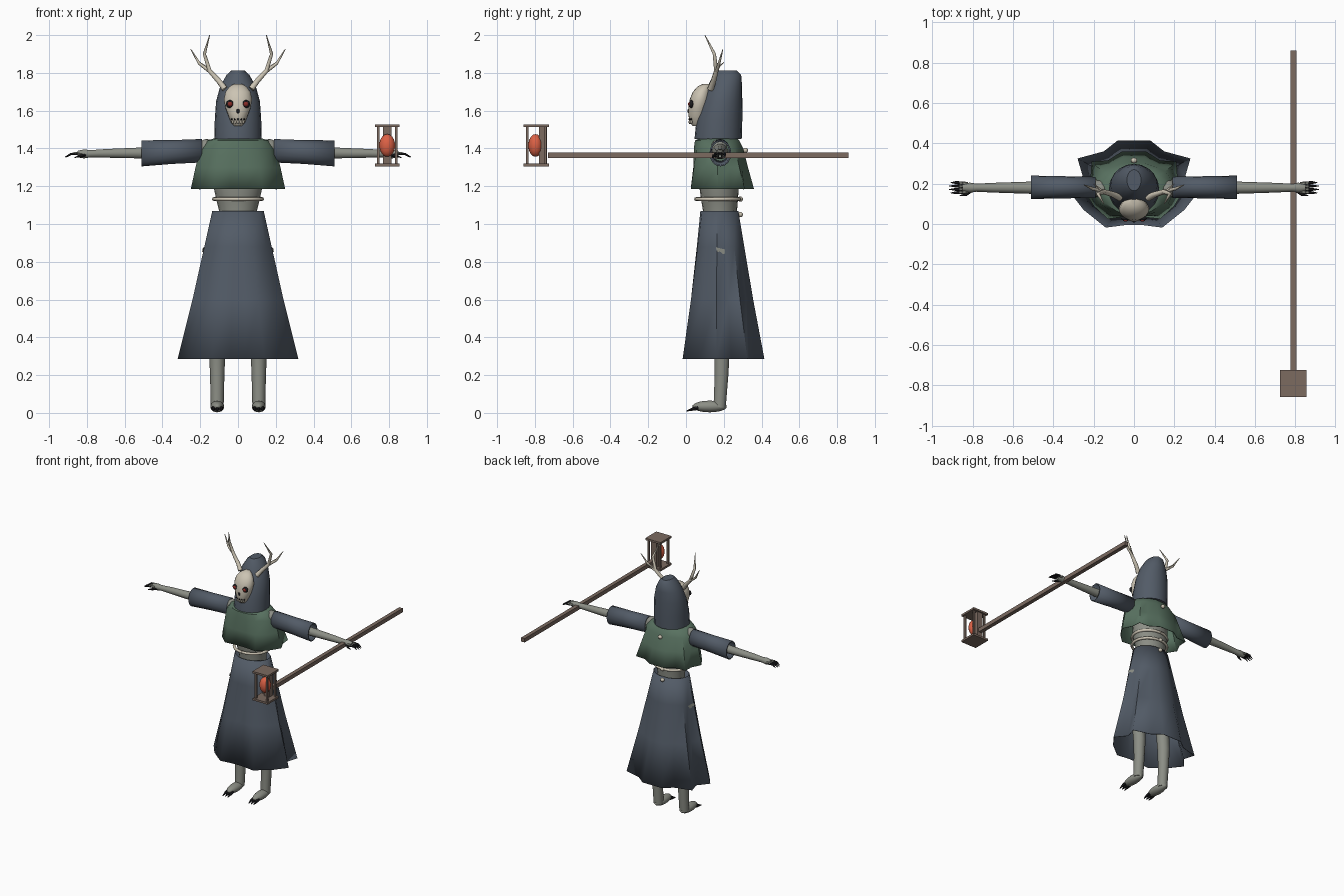
import bpy, bmesh
from math import pi, sin, cos, atan2, radians
from mathutils import Vector

if bpy.data.objects.get("Cube"):
    bpy.data.objects.remove(bpy.data.objects["Cube"])


def material(name, color):
    m = bpy.data.materials.new(name)
    m.use_nodes = True
    m.diffuse_color = (*color, 1)
    m.node_tree.nodes["Principled BSDF"].inputs["Base Color"].default_value = (*color, 1)
    return m


CLOTH = material("slate cloth", (.085, .105, .135))
GREEN = material("green cloth", (.1, .17, .12))
SKIN = material("grey skin", (.26, .27, .235))
BONE = material("bone", (.6, .55, .45))
WOOD = material("brown wood", (.2, .145, .118))
FLAME = material("orange flame", (.72, .12, .06))
EYE = material("red eye", (.25, .025, .02))
BLACK = material("black claw", (.012, .012, .014))


def finish(ob, name, mat, smooth=40):
    ob.name = name
    ob.data.materials.clear()
    ob.data.materials.append(mat)
    bpy.ops.object.select_all(action='DESELECT')
    ob.select_set(True)
    bpy.context.view_layer.objects.active = ob
    if smooth:
        bpy.ops.object.shade_smooth_by_angle(angle=radians(smooth))
    return ob


def from_bmesh(bm, name, mat, smooth=40):
    me = bpy.data.meshes.new(name)
    bm.to_mesh(me)
    bm.free()
    ob = bpy.data.objects.new(name, me)
    bpy.context.collection.objects.link(ob)
    return finish(ob, name, mat, smooth)


def loft(name, rings, mat, closed=True, shell=0):
    """Skin a stack of rings, either capped or as a thin open shell."""
    bm = bmesh.new()
    loops = [[bm.verts.new(p) for p in r] for r in rings]
    n = len(loops[0])
    for a, b in zip(loops, loops[1:]):
        for i in range(n):
            bm.faces.new((a[i], a[(i + 1) % n], b[(i + 1) % n], b[i]))
    if closed:
        bm.faces.new(loops[0])
        bm.faces.new(loops[-1])
    bmesh.ops.recalc_face_normals(bm, faces=bm.faces)
    ob = from_bmesh(bm, name, mat)
    if shell:
        mod = ob.modifiers.new("thickness", 'SOLIDIFY')
        mod.thickness = shell
    return ob


def ellipse(z, rx, y0, y1, n=20):
    cy, ry = (y0 + y1) / 2, (y1 - y0) / 2
    return [(rx * cos(2 * pi * i / n), cy + ry * sin(2 * pi * i / n), z) for i in range(n)]


def stack(name, profile, mat, n=20):
    return loft(name, [ellipse(*p, n) for p in profile], mat)


def ball(name, loc, size, mat, seg=14):
    bpy.ops.mesh.primitive_uv_sphere_add(segments=seg, ring_count=seg // 2 + 1, location=loc)
    ob = bpy.context.object
    ob.scale = size
    return finish(ob, name, mat, 60)


def box(name, loc, size, mat):
    bpy.ops.mesh.primitive_cube_add(size=1, location=loc)
    ob = bpy.context.object
    ob.scale = size
    return finish(ob, name, mat, 0)


def tube(name, pts, mat, cyclic=False, res=2):
    """Tapered tube through (x, y, z, radius) points."""
    cu = bpy.data.curves.new(name, 'CURVE')
    cu.dimensions = '3D'
    cu.bevel_depth = 1
    cu.bevel_resolution = res
    cu.use_fill_caps = True
    sp = cu.splines.new('POLY')
    sp.points.add(len(pts) - 1)
    sp.use_cyclic_u = cyclic
    for p, (x, y, z, r) in zip(sp.points, pts):
        p.co = (x, y, z, 1)
        p.radius = r
    ob = bpy.data.objects.new(name, cu)
    bpy.context.collection.objects.link(ob)
    bpy.ops.object.select_all(action='DESELECT')
    ob.select_set(True)
    bpy.context.view_layer.objects.active = ob
    bpy.ops.object.convert(target='MESH')
    return finish(bpy.context.object, name, mat, 50)


def draped(name, half_hem, rings, cy, mat):
    """Cloth that runs from oval rings (z, rx, y0, y1, blend) into a folded hem."""
    hem = half_hem + [(-x, y) for x, y in reversed(half_hem)]
    loops = []
    for z, rx, y0, y1, t in rings:
        loop = []
        for x, y in hem:
            a = atan2((y - cy) / .21, x / .29)
            e = Vector((rx * cos(a), (y0 + y1) / 2 + (y1 - y0) / 2 * sin(a)))
            p = e.lerp(Vector((x, y)), t)
            loop.append((p.x, p.y, z))
        loops.append(loop)
    return loft(name, loops, mat, closed=False, shell=.004)


# Skirt with folds
skirt = draped("skirt",
    [(.08, .415), (.15, .36), (.28, .325), (.255, .24), (.32, .16), (.25, .07), (.14, -.018), (.04, -.005)],
    [(1.07, .137, .075, .28, 0), (.88, .137, .075, .28, .23), (.6, .137, .075, .28, .57),
     (.285, .137, .075, .28, 1)], .19, CLOTH)

# Shoulder cape
draped("cape",
    [(.06, .36), (.13, .315), (.21, .31), (.215, .24), (.25, .17), (.2, .09), (.13, .025), (.04, .035)],
    [(1.46, .1, .08, .27, 0), (1.442, .165, .045, .285, 0), (1.4, .195, .04, .3, .1),
     (1.3, .2, .04, .3, .5), (1.185, .2, .04, .3, 1)], .18, GREEN)

# Torso, ribs and spine
stack("torso", [(1.0, .1, .09, .27), (1.07, .1, .09, .27), (1.13, .115, .08, .275),
                (1.2, .13, .07, .28), (1.35, .14, .07, .27), (1.43, .13, .08, .26)], SKIN)
for z, rx in ((1.132, .128), (1.195, .128)):
    for s in (1, -1):
        arc = [-pi / 2 + s * pi * i / 12 for i in range(13)]
        tube("rib", [(rx * cos(a), .168 + .115 * sin(a), z, .01) for a in arc], BONE)
for z, y in ((1.05, .288), (1.132, .288), (1.39, .315)):
    ball("vertebra", (0, y, z), (.016, .014, .014), BONE, 10)

# Hood and mask
stack("hood", [(1.45, .125, .045, .295), (1.55, .123, .055, .298), (1.65, .116, .085, .298),
               (1.73, .094, .115, .297), (1.79, .06, .145, .292), (1.812, .035, .165, .27)], CLOTH)
stack("mask", [(1.52, .022, .035, .08), (1.535, .036, .022, .1), (1.57, .05, .014, .11),
               (1.61, .065, .012, .12), (1.66, .075, .02, .13), (1.7, .066, .036, .13),
               (1.728, .045, .062, .13), (1.742, .02, .09, .13)], BONE)
ball("nose_hole", (0, .015, 1.598), (.009, .008, .013), BLACK, 10)
for i in range(5):
    x = (i - 2) * .014
    ball("tooth", (x, .02 + abs(x) * .3, 1.54), (.006, .006, .011), BONE, 8)
    ball("tooth_gap", (x * 1.2, .018 + abs(x) * .35, 1.555), (.005, .005, .005), BLACK, 8)

for s, side in ((1, "left_"), (-1, "right_")):
    # Eyes
    ball(side + "eye_socket", (s * .042, .029, 1.635), (.023, .013, .021), BLACK)
    ball(side + "eye", (s * .042, .021, 1.635), (.014, .01, .013), EYE, 12)

    # Antlers
    tube(side + "antler", [(s * .07, .13, 1.715, .017), (s * .1, .145, 1.755, .015), (s * .15, .16, 1.81, .012),
                           (s * .178, .15, 1.9, .009), (s * .15, .1, 2.0, .002)], BONE)
    tube(side + "antler_tine", [(s * .14, .16, 1.8, .01), (s * .205, .175, 1.85, .008),
                                (s * .25, .195, 1.925, .002)], BONE)
    tube(side + "antler_spur", [(s * .155, .16, 1.82, .007), (s * .2, .2, 1.855, .002)], BONE)

    # Arms and sleeves
    ball(side + "shoulder", (s * .165, .175, 1.4), (.05, .045, .05), SKIN)
    tube(side + "arm", [(s * .12, .18, 1.385, .045), (s * .4, .18, 1.378, .035), (s * .52, .18, 1.376, .03),
                        (s * .7, .18, 1.374, .024), (s * .78, .18, 1.372, .02), (s * .815, .18, 1.371, .025),
                        (s * .85, .18, 1.37, .018)], SKIN, res=3)
    sleeve = [[(s * x, .182 + ry * cos(a), z + rz * sin(a)) for a in [2 * pi * i / 16 for i in range(16)]]
              for x, z, ry, rz in ((.19, 1.388, .052, .062), (.35, 1.381, .055, .063), (.51, 1.374, .058, .069))]
    loft(side + "sleeve", sleeve, CLOTH, closed=False, shell=.008)

    # Hand claws
    for k in (-1.5, -.5, .5, 1.5):
        tip = .92 - abs(k) * .008
        y = .18 + k * .013
        tube(side + "finger", [(s * .825, y, 1.372, .009), (s * .865, y + k * .003, 1.374, .008)], SKIN, res=1)
        tube(side + "claw", [(s * .85, y + k * .002, 1.373, .009), (s * .885, y + k * .004, 1.37, .007),
                             (s * tip, y + k * .004, 1.354, .002)], BLACK, res=1)
    tube(side + "thumb", [(s * .81, .165, 1.365, .01), (s * .835, .145, 1.36, .008),
                          (s * .865, .14, 1.352, .002)], BLACK, res=1)

    # Legs, feet and toe claws
    tube(side + "leg", [(s * .11, .17, .62, .05), (s * .11, .19, .32, .043), (s * .11, .188, .2, .038),
                        (s * .11, .178, .03, .034)], SKIN, res=3)
    ball(side + "foot", (s * .11, .125, .034), (.037, .092, .031), SKIN, 16)
    for k in (-1, 0, 1):
        tube(side + "toe_claw", [(s * .11 + k * .02, .065, .026, .012), (s * .11 + k * .021, .035, .02, .01),
                                 (s * .11 + k * .021, .003, .01, .003)], BLACK, res=1)

    # Torn patch clinging to the skirt side
    bm = bmesh.new()
    top = [bm.verts.new((s * .22, .135 + .015 * i, .888 - .002 * i)) for i in range(7)]
    low = [bm.verts.new((s * .22, .137 + .014 * i, z)) for i, z in
           enumerate((.878, .868, .866, .858, .862, .85, .852))]
    for i in range(6):
        bm.faces.new((top[i], low[i], low[i + 1], top[i + 1]))
    wrap = from_bmesh(bm, side + "skirt_patch", SKIN, 0).modifiers.new("cling", 'SHRINKWRAP')
    wrap.target = skirt
    wrap.wrap_mode = 'OUTSIDE_SURFACE'
    wrap.offset = .006

# Staff and lantern
box("staff", (.79, .065, 1.364), (.03, 1.59, .03), WOOD)
LX, LY = .79, -.792
for z in (1.312, 1.52):
    box("lantern_plate", (LX, LY, z), (.13, .134, .015), WOOD)
for dx in (-.048, .048):
    for dy in (-.048, .048):
        box("lantern_post", (LX + dx, LY + dy, 1.416), (.013, .013, .2), WOOD)
box("lantern_back", (LX, LY + .036, 1.416), (.045, .042, .2), WOOD)
ball("lantern_flame", (LX, LY - .005, 1.416), (.042, .038, .06), FLAME, 16)
